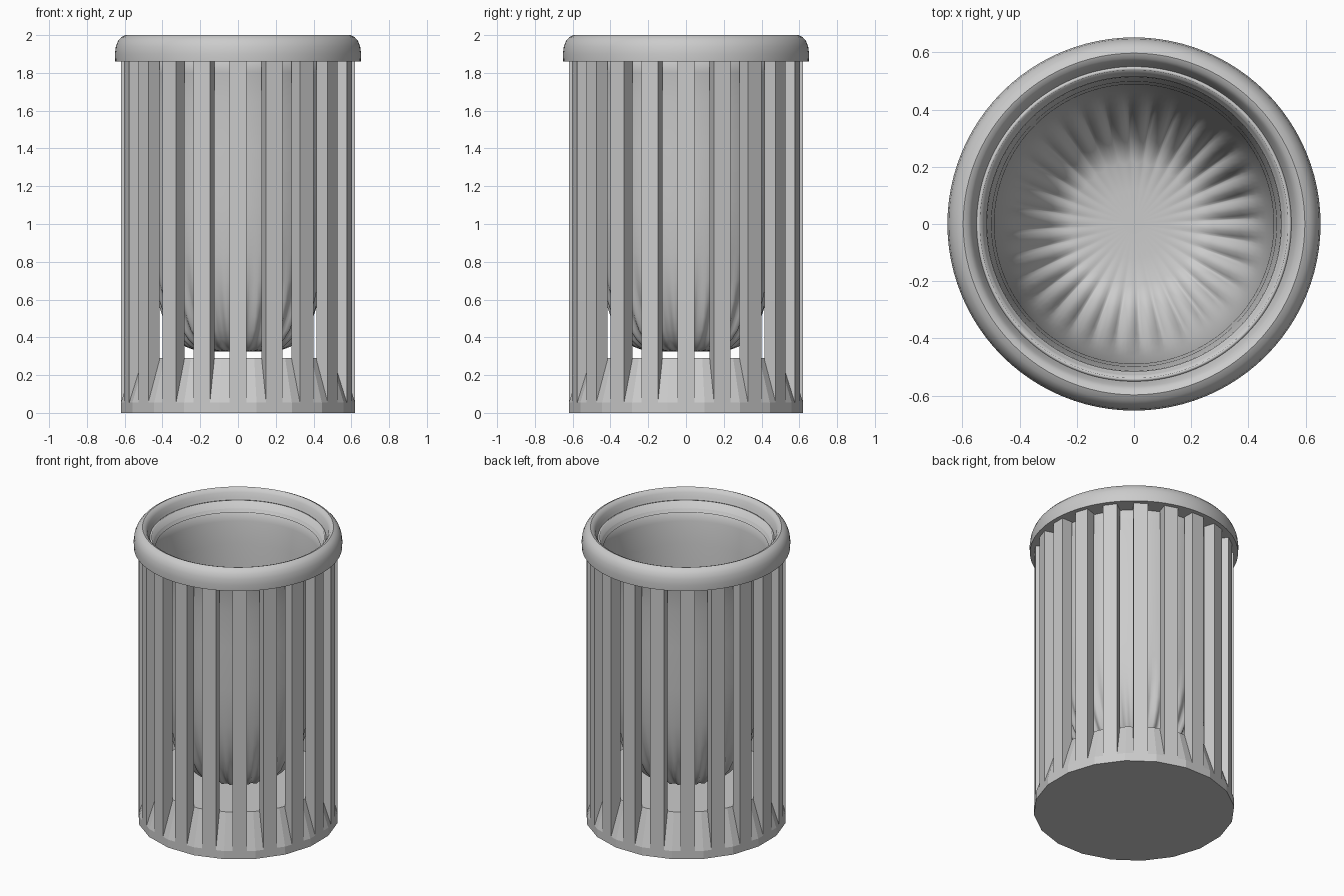
import bpy, bmesh
from math import sin, cos, pi, radians

if "Cube" in bpy.data.objects:
    bpy.data.objects.remove(bpy.data.objects["Cube"])

SLATS = 20
APOTHEM = 0.62
CORNER = APOTHEM / cos(pi / SLATS)


def make_object(name, bm, smooth_angle=None):
    bmesh.ops.recalc_face_normals(bm, faces=bm.faces)
    mesh = bpy.data.meshes.new(name)
    bm.to_mesh(mesh)
    bm.free()
    ob = bpy.data.objects.new(name, mesh)
    bpy.context.collection.objects.link(ob)
    if smooth_angle:
        bpy.ops.object.select_all(action='DESELECT')
        ob.select_set(True)
        bpy.context.view_layer.objects.active = ob
        bpy.ops.object.shade_smooth_by_angle(angle=radians(smooth_angle))
    return ob


def lathe(profile, segments, closed=False, offset=0.0, pleat=None):
    """Revolve (radius, z) points; optional cap at both ends and radial pleats."""
    bm = bmesh.new()
    rings = []
    for r, z in profile:
        ring = []
        for i in range(segments):
            a = 2 * pi * i / segments + offset
            rr = r + (pleat(r, z, a) if pleat else 0)
            ring.append(bm.verts.new((rr * cos(a), rr * sin(a), z)))
        rings.append(ring)
    pairs = list(zip(rings, rings[1:]))
    if closed:
        pairs.append((rings[-1], rings[0]))
    for lo, hi in pairs:
        for i in range(segments):
            j = (i + 1) % segments
            bm.faces.new((lo[i], lo[j], hi[j], hi[i]))
    return bm, rings


# Faceted base: low wall, sloping up to a raised floor
bm, rings = lathe([(CORNER, 0), (CORNER, 0.055), (0.55, 0.29)], SLATS, offset=pi / SLATS)
bm.faces.new(rings[0])
bm.faces.new(rings[-1])
make_object("base", bm)

# Ring of upright slats
bm = bmesh.new()
for k in range(SLATS):
    a = 2 * pi * k / SLATS
    quads = []
    for z in (0.04, 1.87):
        quads.append([bm.verts.new((r * cos(a) - t * sin(a), r * sin(a) + t * cos(a), z))
                      for r, t in ((0.545, -0.045), (APOTHEM, -0.045),
                                   (APOTHEM, 0.045), (0.545, 0.045))])
    lo, hi = quads
    bm.faces.new(lo)
    bm.faces.new(hi)
    for i in range(4):
        j = (i + 1) % 4
        bm.faces.new((lo[i], lo[j], hi[j], hi[i]))
make_object("slats", bm)

# Rounded rim with flat underside
rim_profile = [(0.515, 1.86), (0.65, 1.86), (0.652, 1.90), (0.647, 1.94), (0.635, 1.97),
               (0.617, 1.99), (0.597, 2.0), (0.58, 1.993), (0.567, 1.975), (0.557, 1.945),
               (0.54, 1.90)]
bm, _ = lathe(rim_profile, 96, closed=True)
make_object("rim", bm, 40)


# Liner bucket, gathered into shallow pleats near its rounded bottom
def pleat(r, z, a):
    return 0.035 * r * sin(32 * a) * max(0.0, min(1.0, (0.75 - z) / 0.3))


liner_profile = [(0.55, 1.93), (0.525, 1.80), (0.51, 1.65), (0.50, 1.4), (0.495, 1.1),
                 (0.475, 0.85), (0.45, 0.70), (0.42, 0.59), (0.39, 0.51), (0.355, 0.44),
                 (0.315, 0.39), (0.27, 0.35), (0.22, 0.332), (0.12, 0.325), (0.03, 0.325)]
bm, rings = lathe(liner_profile, 192, pleat=pleat)
bm.faces.new(rings[-1])
liner = make_object("liner", bm, 60)
shell = liner.modifiers.new("shell", 'SOLIDIFY')
shell.thickness = 0.012
